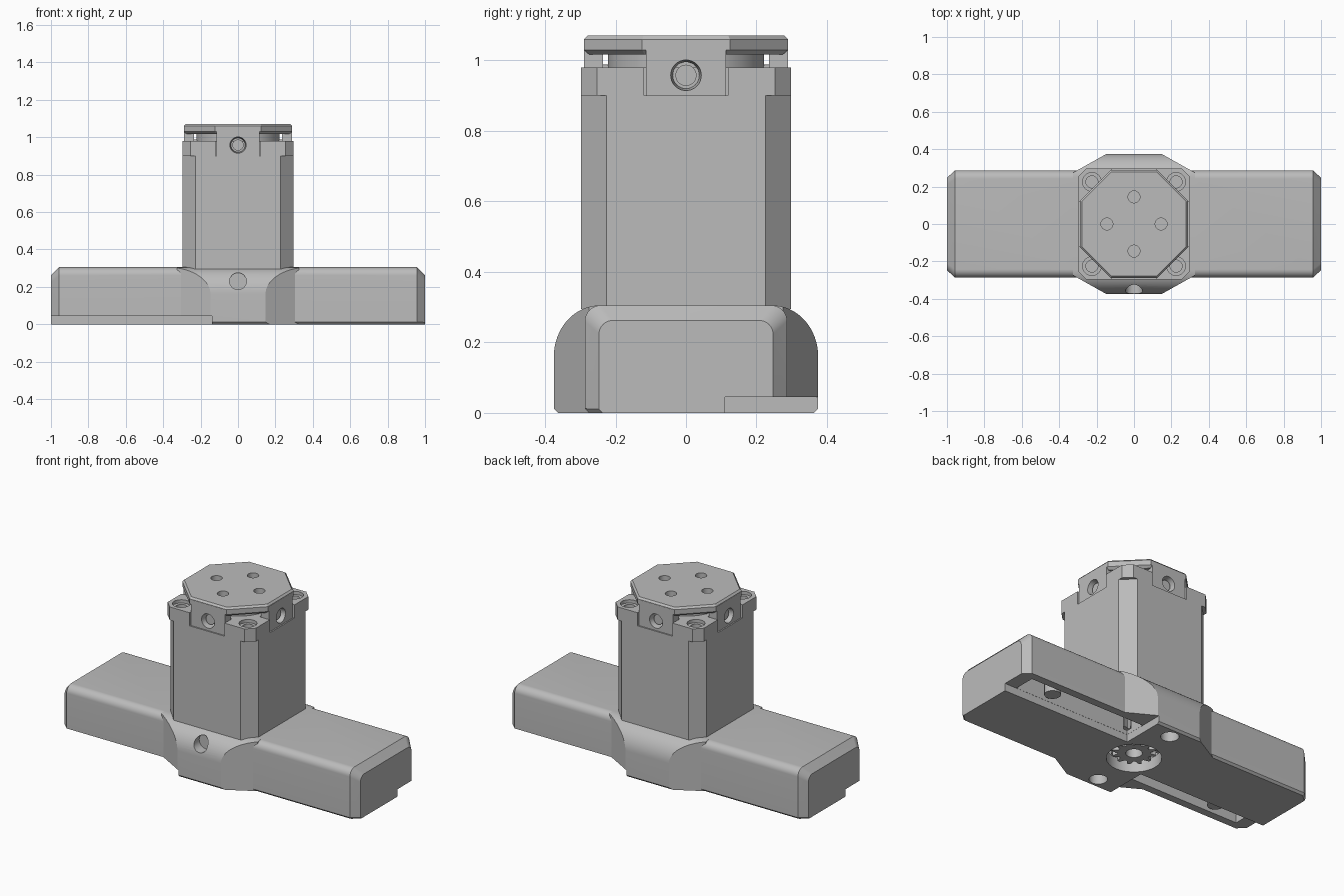
import bpy, bmesh
from math import sin, cos, pi, radians

if "Cube" in bpy.data.objects:
    bpy.data.objects.remove(bpy.data.objects["Cube"])

grey = bpy.data.materials.new("machined grey")
grey.use_nodes = True
COLOUR = (0.5, 0.5, 0.5, 1)
grey.diffuse_color = COLOUR
grey.node_tree.nodes["Principled BSDF"].inputs["Base Color"].default_value = COLOUR
parts = []


def loft(name, rings):
    """Solid skinned through matching rings of points, capped at both ends."""
    bm = bmesh.new()
    loops = [[bm.verts.new(p) for p in ring] for ring in rings]
    n = len(loops[0])
    for a, b in zip(loops, loops[1:]):
        for i in range(n):
            j = (i + 1) % n
            bm.faces.new((a[i], a[j], b[j], b[i]))
    bm.faces.new(loops[0])
    bm.faces.new(loops[-1])
    bmesh.ops.recalc_face_normals(bm, faces=bm.faces)
    mesh = bpy.data.meshes.new(name)
    bm.to_mesh(mesh)
    bm.free()
    mesh.materials.append(grey)
    ob = bpy.data.objects.new(name, mesh)
    bpy.context.collection.objects.link(ob)
    parts.append(ob)
    return ob


def prism(name, plan, z0, z1):
    return loft(name, [[(x, y, z) for x, y in plan] for z in (z0, z1)])


def box(name, x0, x1, y0, y1, z0, z1):
    return prism(name, [(x0, y0), (x1, y0), (x1, y1), (x0, y1)], z0, z1)


def circle(r, n=32, cx=0, cy=0):
    return [(cx + r * cos(2 * pi * i / n), cy + r * sin(2 * pi * i / n)) for i in range(n)]


def rod(name, x, y, r, z0, z1):
    return prism(name, circle(r, cx=x, cy=y), z0, z1)


def octagon(s, c):
    """Square of half width s with corners cut by c."""
    k = s - c
    return [(s, -k), (s, k), (k, s), (-k, s), (-s, k), (-s, -k), (-k, -s), (k, -s)]


def gear(name, r_in, r_out, teeth, z0, z1):
    plan = []
    for i in range(teeth * 4):
        a = 2 * pi * i / (teeth * 4)
        r = r_out if i % 4 < 2 else r_in
        plan.append((r * cos(a), r * sin(a)))
    return prism(name, plan, z0, z1)


def boolean(ob, other, op="DIFFERENCE"):
    mod = ob.modifiers.new("cut", "BOOLEAN")
    mod.operation, mod.object, mod.solver = op, other, "EXACT"
    bpy.context.view_layer.objects.active = ob
    bpy.ops.object.modifier_apply(modifier=mod.name)
    parts.remove(other)
    bpy.data.objects.remove(other)


def section(w, h, ry, rz, steps=10):
    """Half-rounded block section in y and z, with a small bottom chamfer."""
    half = [(w - 0.012, 0), (w, 0.012)]
    for i in range(steps + 1):
        a = pi / 2 * i / steps
        half.append((w - ry + ry * cos(a), h - rz + rz * sin(a)))
    return half + [(-y, z) for y, z in reversed(half)]


# Long base body with chamfered ends
H = 0.305
bar = section(0.287, H, 0.045, 0.045)
base = loft("base_body", [[(x, y * k, z * k) for y, z in bar]
                          for x, k in ((-1, 0.86), (-0.957, 1), (0.957, 1), (1, 0.86))])

# Wider rounded middle
bulge = loft("base_bulge", [[(x, y, z) for y, z in section(0.375, H, 0.13, 0.145, 16)]
                            for x in (-0.35, 0.35)])
plan = [(0.325, -0.275), (0.325, 0.275), (0.145, 0.376), (-0.145, 0.376),
        (-0.325, 0.275), (-0.325, -0.275), (-0.145, -0.376), (0.145, -0.376)]
boolean(bulge, prism("plan_cut", plan, -0.1, 0.5), "INTERSECT")
boolean(base, bulge, "UNION")

# Underside: central gear well, jaw recesses, slots and screw holes
boolean(base, rod("well_cut", 0, 0, 0.15, -0.1, 0.1))
boolean(base, rod("gear_cut", 0, 0, 0.2, 0.07, 0.245))
for s in (1, -1):
    def span(a, b):
        return sorted((s * a, s * b))
    boolean(base, box("recess_cut", *span(0.14, 1.1), *span(0.11, 0.5), -0.1, 0.045))
    boolean(base, box("slot_cut", *span(0.141, 0.92), *span(0.111, 0.24), -0.1, 0.24))
    boolean(base, rod("screw_cut", 0, s * 0.3, 0.05, -0.1, 0.06))
    rod("guide_pin", s * 0.72, s * 0.175, 0.045, 0.05, 0.25)

# Air port in the front
port = loft("port_cut", [[(x, y, z) for x, z in circle(0.045, cy=0.23)] for y in (-0.5, -0.31)])
boolean(base, port)

# Pinion seen through the underside
pinion = gear("pinion", 0.15, 0.18, 24, 0.1, 0.25)
hub = gear("pinion_hub", 0.09, 0.12, 12, 0.03, 0.11)
boolean(hub, rod("hub_cut", 0, 0, 0.045, -0.1, 0.09))

# Tower with square-shouldered top, notched for the cap tabs
tower = prism("tower", octagon(0.298, 0.072), H - 0.01, 0.9)
shoulder = prism("tower_shoulder", octagon(0.298, 0.045), 0.9, 0.98)
SIDES = ((1, 0), (0, 1), (-1, 0), (0, -1))


def side_box(name, d, near, far, half, z0, z1):
    dx, dy = d
    xs = sorted((dx * near, dx * far)) if dx else (-half, half)
    ys = sorted((dy * near, dy * far)) if dy else (-half, half)
    return box(name, *xs, *ys, z0, z1)


for d in SIDES:
    boolean(shoulder, side_box("notch_cut", d, 0.23, 0.4, 0.119, 0.8, 1.1))
for x in (-0.225, 0.225):
    for y in (-0.225, 0.225):
        boolean(shoulder, rod("counterbore_cut", x, y, 0.05, 0.96, 1.1))
        boolean(shoulder, rod("bolt_cut", x, y, 0.032, 0.915, 0.97))

# Round neck under the cap
rod("neck", 0, 0, 0.222, 0.89, 1.025)

# Octagonal cap plate with bevelled rims and bolt holes
cap = loft("cap_plate", [[(x, y, z) for x, y in octagon(s, s * 0.57)]
                         for s, z in ((0.275, 1.017), (0.289, 1.03), (0.289, 1.06), (0.279, 1.071))])
for dx, dy in SIDES:
    boolean(cap, rod("cap_hole_cut", dx * 0.145, dy * 0.145, 0.032, 1.03, 1.2))

# Side tabs hanging from the cap, each with a screw hole and screw
for d in SIDES:
    dx, dy = d
    tab = side_box("cap_tab", d, 0.235, 0.29, 0.114, 0.9, 1.058)

    def across(name, r0, r1, near, far):
        rings = [[(dx * t - dy * u, dy * t + dx * u, v) for u, v in circle(r, cy=0.958)]
                 for t, r in ((near, r0), (far, r1))]
        return loft(name, rings)
    boolean(tab, across("tab_hole_cut", 0.034, 0.044, 0.2, 0.295))
    across("tab_screw", 0.03, 0.03, 0.215, 0.268)

# Smooth rounded surfaces, keep hard edges
bpy.ops.object.select_all(action="DESELECT")
for ob in parts:
    ob.select_set(True)
bpy.context.view_layer.objects.active = base
bpy.ops.object.shade_smooth_by_angle(angle=radians(28))
